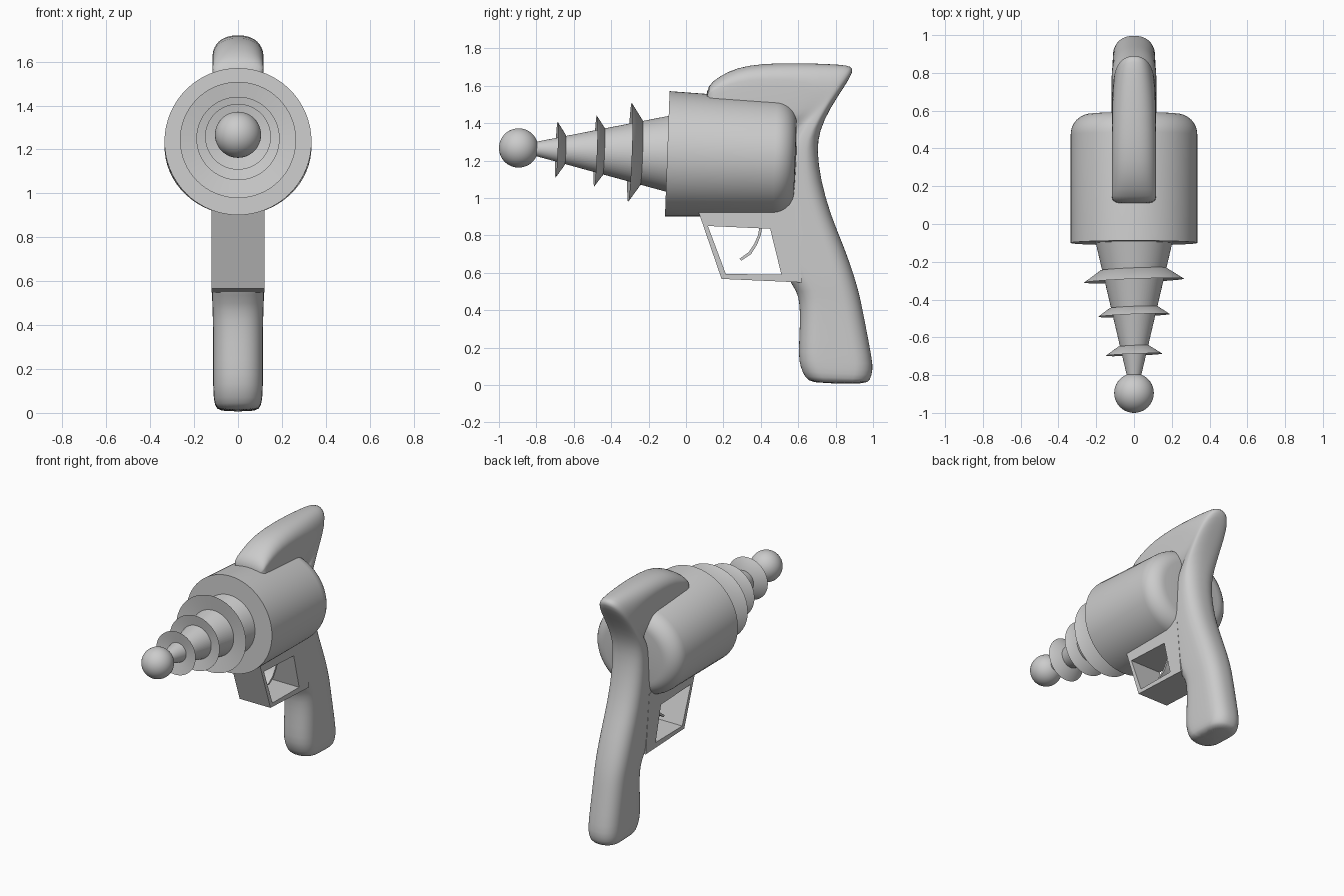
import bpy, bmesh, math
from mathutils import Matrix

if "Cube" in bpy.data.objects:
    bpy.data.objects.remove(bpy.data.objects["Cube"])

TILT = -0.037            # barrel axis dips slightly towards the rear
ORIGIN_Y, ORIGIN_Z = -0.10, 1.236


def finish(name, bm, angle=35):
    bmesh.ops.recalc_face_normals(bm, faces=bm.faces)
    mesh = bpy.data.meshes.new(name)
    bm.to_mesh(mesh)
    bm.free()
    ob = bpy.data.objects.new(name, mesh)
    bpy.context.collection.objects.link(ob)
    bpy.ops.object.select_all(action='DESELECT')
    ob.select_set(True)
    bpy.context.view_layer.objects.active = ob
    bpy.ops.object.shade_smooth_by_angle(angle=math.radians(angle))
    return ob


def loft(bm, rings, closed=False):
    """Skin a list of equally sized point loops, capping the ends if open."""
    vs = [[bm.verts.new(p) for p in ring] for ring in rings]
    n = len(vs[0])
    pairs = list(zip(vs, vs[1:])) + ([(vs[-1], vs[0])] if closed else [])
    for a, b in pairs:
        for i in range(n):
            bm.faces.new((a[i], a[(i + 1) % n], b[(i + 1) % n], b[i]))
    if not closed:
        bm.faces.new(vs[0])
        bm.faces.new(vs[-1])


def lathe(name, profile, closed=False, taper=0.0, yaw=0.0, centre=0.0, seg=64):
    """Revolve (radius, y) points about the tilted barrel axis."""
    bm = bmesh.new()
    loft(bm, [[(r * math.cos(2 * math.pi * i / seg), y - centre,
                r * math.sin(2 * math.pi * i / seg) * (1 - taper * (y - ORIGIN_Y)))
               for i in range(seg)] for r, y in profile], closed)
    ob = finish(name, bm)
    ob.location = (0, centre, ORIGIN_Z + TILT * (centre - ORIGIN_Y))
    ob.rotation_euler = (TILT, 0, yaw)
    return ob


def prism(name, outline, half):
    bm = bmesh.new()
    loft(bm, [[(x, y, z) for y, z in outline] for x in (-half, half)])
    return finish(name, bm)


# Main body: drum with a rounded rear edge
R = 0.11
rear = [(0.335 - R + R * math.cos(t * math.pi / 16), 0.475 + R * math.sin(t * math.pi / 16))
        for t in range(9)]
lathe("body", [(0.335, -0.10)] + rear + [(0.10, 0.59)], taper=0.11, centre=ORIGIN_Y)

# Tapered barrel
lathe("barrel", [(0.212, -0.06), (0.034, -0.82)])

# Flared fins around the barrel: (rim y, rim radius, rear y, rear radius)
for i, (y, r, yb, rb) in enumerate([(-0.692, 0.150, -0.645, 0.080),
                                    (-0.484, 0.190, -0.440, 0.127),
                                    (-0.300, 0.265, -0.238, 0.174)]):
    lathe(f"barrel_fin_{i + 1}", [(r, y), (rb, yb), (rb - 0.05, yb), (rb - 0.04, y + 0.02)],
          closed=True, yaw=0.04, centre=y)

# Muzzle ball
bm = bmesh.new()
bmesh.ops.create_uvsphere(bm, u_segments=40, v_segments=24, radius=0.105,
                          matrix=Matrix.Translation((0, -0.895, 1.267)))
finish("muzzle_ball", bm)

# Top crest and grip: sections (inner y, z, outer y, z, half width, end rounding)
upper = [
    (0.12, 1.35, 0.10, 1.57, 0.118, 0.03), (0.16, 1.35, 0.14, 1.625, 0.118, 0.06),
    (0.24, 1.35, 0.225, 1.677, 0.118, 0.09), (0.33, 1.35, 0.325, 1.71, 0.118, 0.10),
    (0.45, 1.35, 0.50, 1.723, 0.118, 0.11), (0.52, 1.34, 0.70, 1.719, 0.116, 0.14),
    (0.53, 1.33, 0.83, 1.713, 0.113, 0.22), (0.54, 1.31, 0.888, 1.705, 0.11, 0.26),
    (0.54, 1.29, 0.896, 1.675, 0.11, 0.25), (0.53, 1.27, 0.85, 1.60, 0.112, 0.20),
    (0.53, 1.24, 0.77, 1.48, 0.115, 0.13), (0.52, 1.20, 0.713, 1.36, 0.118, 0.11)]
lower = [
    (0.50, 1.15, 0.70, 1.25, 0.12, 0.09), (0.50, 1.05, 0.72, 1.10, 0.12, 0.10),
    (0.46, 0.90, 0.77, 0.915, 0.12, 0.11), (0.50, 0.70, 0.85, 0.727, 0.12, 0.12),
    (0.54, 0.57, 0.897, 0.59, 0.12, 0.12), (0.595, 0.50, 0.92, 0.51, 0.118, 0.12),
    (0.608, 0.43, 0.937, 0.44, 0.115, 0.12), (0.61, 0.33, 0.96, 0.32, 0.114, 0.12),
    (0.60, 0.16, 0.995, 0.14, 0.114, 0.12), (0.61, 0.10, 1.0, 0.08, 0.113, 0.12),
    (0.635, 0.04, 0.985, 0.025, 0.108, 0.12), (0.67, 0.008, 0.96, 0.004, 0.085, 0.10)]


def section(fy, fz, by, bz, w, e, n=32):
    length = math.hypot(by - fy, bz - fz)
    e = min(e, length / 2)
    pts = []
    for i in range(n):
        a = 2 * math.pi * (i + 0.5) / n
        c, s = math.cos(a), math.sin(a)
        along = math.copysign(length / 2 - e + e * abs(c) ** 0.85, c)
        t = 0.5 + along / length
        pts.append((math.copysign(w * abs(s) ** 0.85, s), fy + (by - fy) * t, fz + (bz - fz) * t))
    return pts


bm = bmesh.new()
loft(bm, [section(*s) for s in upper + lower])
grip = finish("crest_and_grip", bm, 70)
grip.modifiers.new("smooth", 'SUBSURF').levels = 1
grip.modifiers["smooth"].render_levels = 1

# Trigger guard: sharp-edged rectangular frame
outer = [(0.055, 0.96), (0.19, 0.567), (0.62, 0.548), (0.58, 0.96)]
inner = [(0.117, 0.85), (0.213, 0.593), (0.51, 0.59), (0.45, 0.835)]
bm = bmesh.new()
loft(bm, [[(x, y, z) for y, z in loop] for loop, x in
          ((outer, -0.12), (outer, 0.12), (inner, 0.12), (inner, -0.12))], closed=True)
finish("trigger_guard", bm)

# Curved trigger blade
prism("trigger", [(0.395, 0.86), (0.385, 0.80), (0.365, 0.755), (0.335, 0.71), (0.287, 0.675),
                  (0.297, 0.665), (0.348, 0.70), (0.38, 0.75), (0.40, 0.80), (0.41, 0.86)], 0.035)
